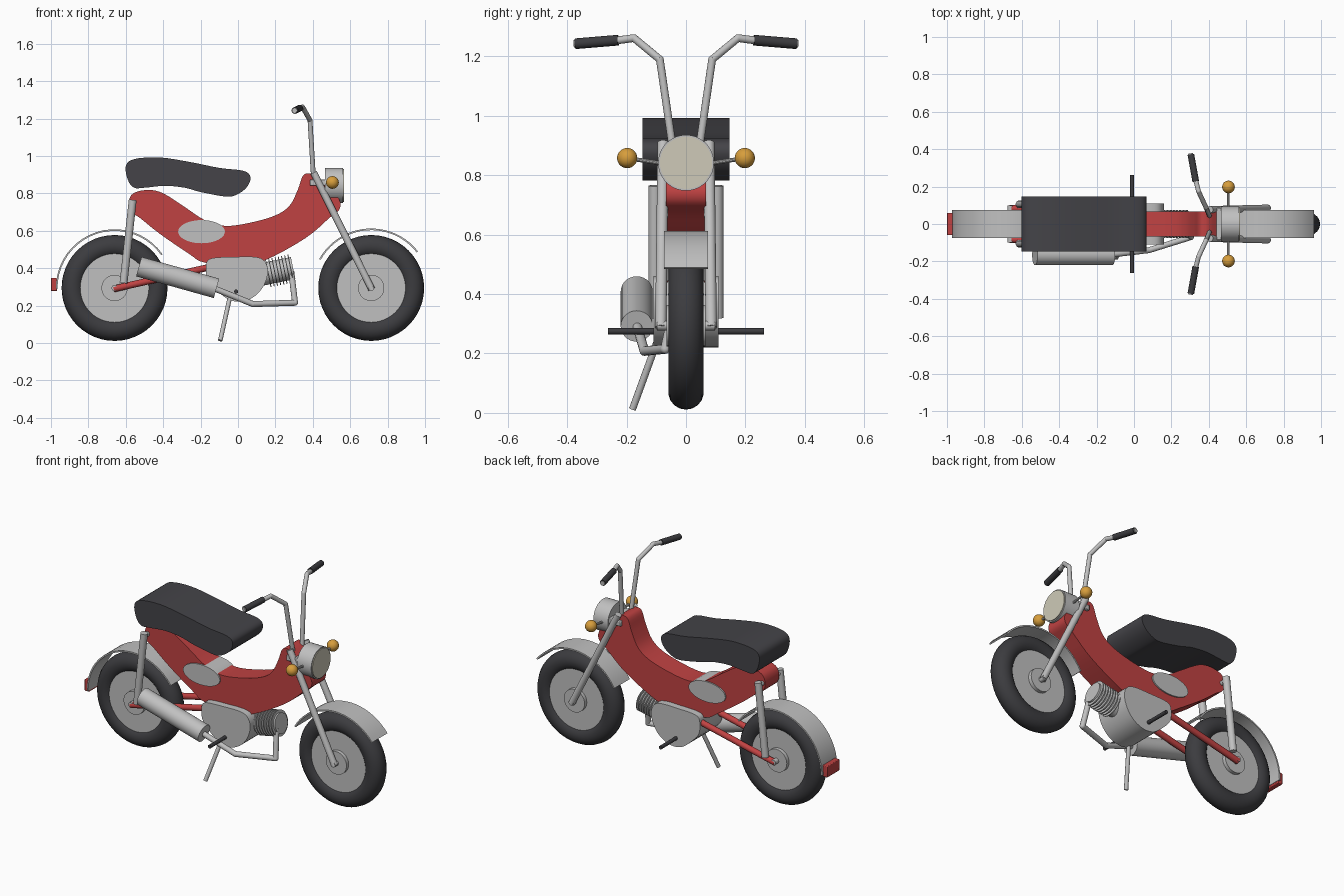
import bpy, bmesh, math
from mathutils import Vector

if "Cube" in bpy.data.objects:
    bpy.data.objects.remove(bpy.data.objects["Cube"])


def mat(name, r, g, b):
    m = bpy.data.materials.new(name)
    m.diffuse_color = (r, g, b, 1)
    m.use_nodes = True
    m.node_tree.nodes["Principled BSDF"].inputs["Base Color"].default_value = m.diffuse_color
    return m


RED = mat("red paint", 0.53, 0.055, 0.055)
SILVER = mat("silver metal", 0.53, 0.53, 0.53)
SEAT = mat("seat vinyl", 0.058, 0.057, 0.065)
RUBBER = mat("black rubber", 0.045, 0.045, 0.05)
AMBER = mat("amber lamp", 0.68, 0.34, 0.045)
CREAM = mat("lamp glass", 0.62, 0.59, 0.48)


def finish(name, bm, m, angle=35, bevel=0):
    bmesh.ops.recalc_face_normals(bm, faces=bm.faces)
    me = bpy.data.meshes.new(name)
    bm.to_mesh(me)
    bm.free()
    ob = bpy.data.objects.new(name, me)
    bpy.context.collection.objects.link(ob)
    me.materials.append(m)
    if bevel:
        b = ob.modifiers.new("bevel", 'BEVEL')
        b.width, b.segments, b.limit_method, b.angle_limit = bevel, 2, 'ANGLE', 1.0
    bpy.ops.object.select_all(action='DESELECT')
    ob.select_set(True)
    bpy.context.view_layer.objects.active = ob
    bpy.ops.object.shade_smooth_by_angle(angle=math.radians(angle))
    return ob


def add_cyl(bm, a, b, r1, r2=None, seg=24):
    a, b = Vector(a), Vector(b)
    d = b - a
    mx = d.to_track_quat('Z', 'Y').to_matrix().to_4x4()
    mx.translation = (a + b) / 2
    bmesh.ops.create_cone(bm, cap_ends=True, segments=seg, radius1=r1,
                          radius2=r1 if r2 is None else r2, depth=d.length, matrix=mx)


def cyl(name, a, b, r, m, r2=None, seg=24):
    bm = bmesh.new()
    add_cyl(bm, a, b, r, r2, seg)
    return finish(name, bm, m)


def tube(name, pts, r, m, seg=14):
    """Round tube through points with ball joints at the bends."""
    bm = bmesh.new()
    for a, b in zip(pts, pts[1:]):
        add_cyl(bm, a, b, r, seg=seg)
    for p in pts[1:-1]:
        s = bmesh.ops.create_uvsphere(bm, u_segments=seg, v_segments=8, radius=r)
        bmesh.ops.translate(bm, verts=s['verts'], vec=p)
    return finish(name, bm, m)


def smooth_loop(pts, n=4):
    """Closed Catmull-Rom curve through 2D points."""
    out, k = [], len(pts)
    for i in range(k):
        p0, p1, p2, p3 = (Vector(pts[(i + j - 1) % k]) for j in range(4))
        for s in range(n):
            t = s / n
            out.append(0.5 * (2 * p1 + (p2 - p0) * t + (2 * p0 - 5 * p1 + 4 * p2 - p3) * t * t
                              + (3 * p1 - p0 - 3 * p2 + p3) * t ** 3))
    return out


def plate(name, loop, half, m, bevel=0):
    """Side profile in x,z extruded to both sides."""
    bm = bmesh.new()
    f = bm.faces.new([bm.verts.new((p[0], -half, p[1])) for p in loop])
    g = bmesh.ops.extrude_face_region(bm, geom=[f])
    bmesh.ops.translate(bm, vec=(0, 2 * half, 0),
                        verts=[v for v in g['geom'] if isinstance(v, bmesh.types.BMVert)])
    return finish(name, bm, m, bevel=bevel)


def box(name, lo, hi, m, bevel=0.004):
    bm = bmesh.new()
    bmesh.ops.create_cube(bm, size=1)
    for v in bm.verts:
        v.co = [(l + h) / 2 + c * (h - l) for l, h, c in zip(lo, hi, v.co)]
    return finish(name, bm, m, bevel=bevel)


def wheel(tag, x, z=0.294):
    # tyre: torus lying in the x,z plane
    bm, n, k = bmesh.new(), 48, 18
    rings = []
    for i in range(n):
        a = 2 * math.pi * i / n
        ring = []
        for j in range(k):
            b = 2 * math.pi * j / k
            r = 0.223 + 0.06 * math.cos(b)
            ring.append(bm.verts.new((x + r * math.cos(a), 0.06 * math.sin(b), z + r * math.sin(a))))
        rings.append(ring)
    for i in range(n):
        A, B = rings[i], rings[(i + 1) % n]
        for j in range(k):
            bm.faces.new((A[j], A[(j + 1) % k], B[(j + 1) % k], B[j]))
    finish(tag + "_tyre", bm, RUBBER)
    # rim ring, recessed disc, hub and axle
    cyl(tag + "_rim", (x, -0.044, z), (x, 0.044, z), 0.184, SILVER, seg=40)
    cyl(tag + "_hub", (x, -0.066, z), (x, 0.066, z), 0.07, SILVER, seg=32)
    cyl(tag + "_axle", (x, -0.098, z), (x, 0.098, z), 0.016, SILVER, seg=16)


def fender(tag, x, a0, a1, r, z=0.294, n=20):
    outer, inner = [], []
    for i in range(n + 1):
        a = math.radians(a0 + (a1 - a0) * i / n)
        for lst, q in ((outer, r), (inner, r - 0.009)):
            lst.append((x + q * math.cos(a), z + q * math.sin(a)))
    plate(tag + "_fender", outer + inner[::-1], 0.074, SILVER)


# wheels, fenders and tail light
wheel("rear", -0.66)
wheel("front", 0.712)
fender("rear", -0.66, 35, 181, 0.314)
fender("front", 0.712, 38, 151, 0.318)
box("tail_light", (-1.0, -0.06, 0.277), (-0.968, 0.06, 0.347), RED)

# main body shell
plate("body_shell", smooth_loop([
    (-.585, .75), (-.56, .80), (-.48, .818), (-.40, .80), (-.285, .727), (-.18, .658),
    (-.07, .626), (.06, .642), (.195, .68), (.275, .733), (.32, .82), (.345, .89),
    (.375, .907), (.42, .89), (.53, .785), (.545, .72), (.49, .67), (.36, .56),
    (.14, .44), (0, .415), (-.18, .43), (-.26, .475), (-.42, .585), (-.52, .665),
    (-.57, .70)]), 0.068, RED)
# oval side covers
plate("side_covers", [(-.195 + .125 * math.cos(i * math.pi / 20), .595 + .062 * math.sin(i * math.pi / 20))
                      for i in range(40)], 0.076, SILVER)
# seat
plate("seat", smooth_loop([
    (-.6, .945), (-.555, .983), (-.42, .992), (-.26, .968), (-.1, .936), (.03, .92),
    (.067, .885), (.045, .83), (-.013, .79), (-.07, .783), (-.2, .807), (-.285, .83),
    (-.39, .84), (-.5, .83), (-.555, .83), (-.588, .87)]), 0.147, SEAT)

# engine block and finned cylinder
plate("engine", smooth_loop([
    (-.14, .453), (-.02, .46), (.09, .46), (.14, .44), (.16, .385), (.14, .31), (.09, .25),
    (.02, .222), (-.05, .232), (-.12, .288), (-.165, .345), (-.17, .42)]), 0.11, SILVER)
p0, ax = Vector((0.12, 0, 0.365)), Vector((0.98, 0, 0.2))
cyl("engine_cylinder", p0, p0 + ax * 0.178, 0.06, SILVER, seg=28)
bm = bmesh.new()
for i in range(8):
    q = p0 + ax * (0.04 + i * 0.0175)
    add_cyl(bm, q, q + ax * 0.005, 0.076, seg=28)
finish("cooling_fins", bm, SILVER)

# exhaust
tube("exhaust_pipe", [(-.13, -.165, .293), (.08, -.14, .208), (.305, -.07, .215),
                      (.285, -.035, .38)], 0.016, SILVER)
cyl("muffler", (-.53, -.166, .408), (-.115, -.166, .292), 0.054, SILVER, seg=28)
# foot pegs and kickstand
cyl("foot_pegs", (-.01, -.262, .275), (-.01, .262, .275), 0.011, RUBBER, seg=14)
tube("kickstand", [(-.04, -.09, .26), (-.095, -.18, .013)], 0.012, SILVER)

# headlight and clamps
cyl("headlight", (.465, 0, .842), (.562, 0, .842), 0.094, SILVER, seg=36)
cyl("headlight_glass", (.56, 0, .842), (.567, 0, .842), 0.088, CREAM, seg=36)
box("fork_clamp", (.385, -.085, .842), (.47, .085, .873), SILVER)

# mirrored left and right parts
for s, tag in ((-1, "right"), (1, "left")):
    cyl(tag + "_fork", (.405, s * .077, .91), (.715, s * .085, .287), 0.019, SILVER, seg=18)
    cyl(tag + "_shock", (-.612, s * .105, .32), (-.563, s * .105, .765), 0.021, SILVER, seg=18)
    cyl(tag + "_swing_arm", (-.665, s * .083, .289), (-.1, s * .083, .417), 0.018, RED, seg=16)
    cyl(tag + "_shock_mount", (-.565, s * .05, .745), (-.565, s * .105, .745), 0.014, SILVER, seg=12)
    tube(tag + "_handlebar", [(.405, s * .04, .86), (.385, s * .088, 1.19), (.345, s * .175, 1.262),
                              (.33, s * .233, 1.254), (.303, s * .377, 1.243)], 0.013, SILVER)
    cyl(tag + "_grip", (.33, s * .228, 1.255), (.304, s * .372, 1.243), 0.018, RUBBER, seg=18)
    cyl(tag + "_indicator_stalk", (.505, s * .08, .84), (.505, s * .18, .855), 0.007, SILVER, seg=10)
    bm = bmesh.new()
    ball = bmesh.ops.create_uvsphere(bm, u_segments=24, v_segments=14, radius=0.034)
    bmesh.ops.translate(bm, verts=ball['verts'], vec=(.505, s * .198, .858))
    finish(tag + "_indicator", bm, AMBER)
